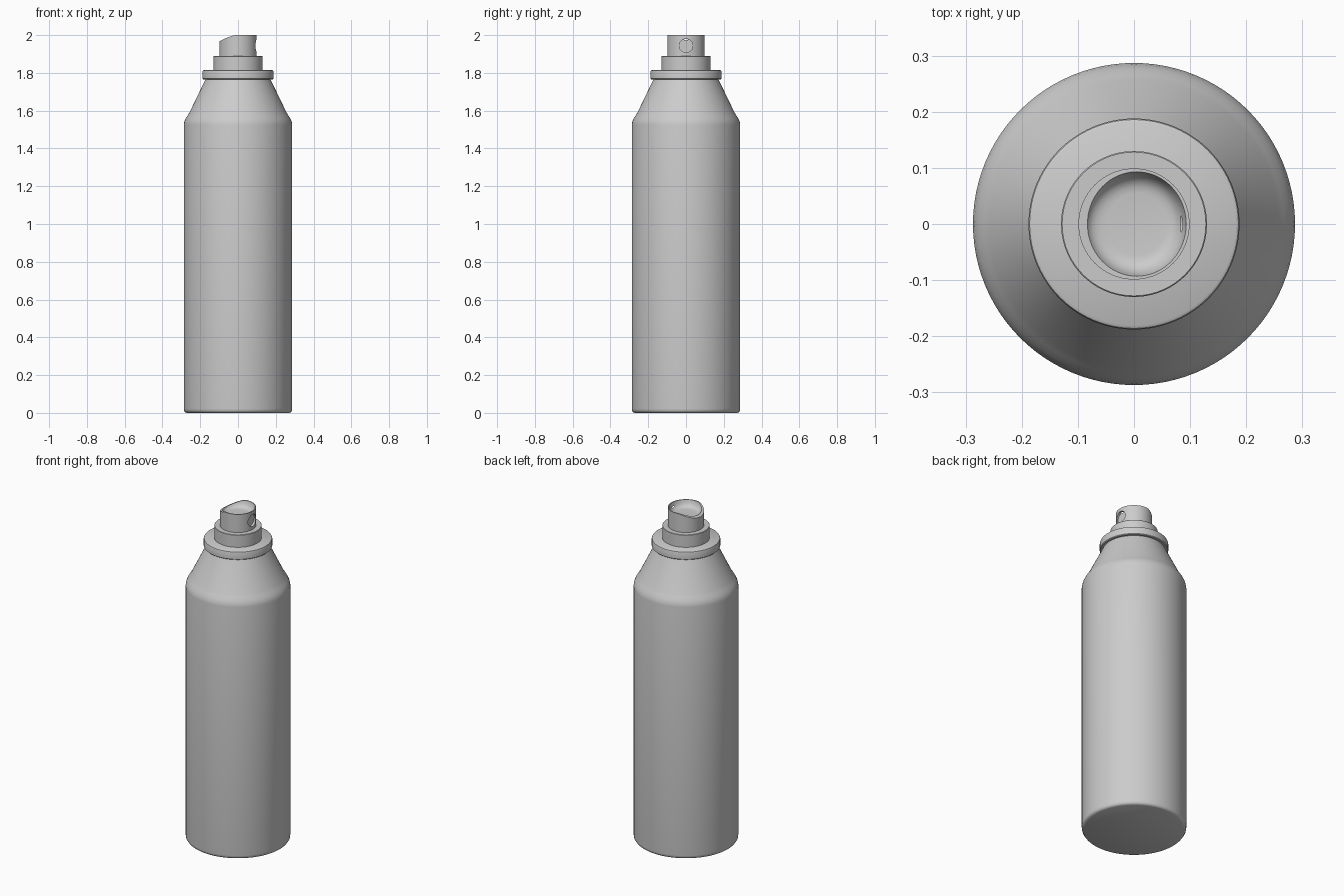
import bpy, bmesh
from math import cos, sin, pi, radians

cube = bpy.data.objects.get("Cube")
if cube:
    bpy.data.objects.remove(cube, do_unlink=True)

SEGMENTS = 96
GREY = (0.6, 0.6, 0.6, 1)

grey = bpy.data.materials.new("light grey")
grey.use_nodes = True
grey.diffuse_color = GREY
grey.node_tree.nodes["Principled BSDF"].inputs["Base Color"].default_value = GREY


def ring(bm, point):
    """Add a ring of vertices, placed by a function of the angle."""
    return [bm.verts.new(point(2 * pi * i / SEGMENTS)) for i in range(SEGMENTS)]


def skin(name, points):
    """Join rings, bottom to top, into a closed smooth surface."""
    bm = bmesh.new()
    rings = [ring(bm, p) for p in points]
    for a, b in zip(rings, rings[1:]):
        for i in range(SEGMENTS):
            j = (i + 1) % SEGMENTS
            bm.faces.new((a[i], a[j], b[j], b[i]))
    bm.faces.new(rings[0][::-1])
    bm.faces.new(rings[-1])
    mesh = bpy.data.meshes.new(name)
    bm.to_mesh(mesh)
    bm.free()
    obj = bpy.data.objects.new(name, mesh)
    bpy.context.collection.objects.link(obj)
    mesh.materials.append(grey)
    return obj


def smooth(obj, angle=35):
    bpy.ops.object.select_all(action="DESELECT")
    obj.select_set(True)
    bpy.context.view_layer.objects.active = obj
    bpy.ops.object.shade_smooth_by_angle(angle=radians(angle))


def lathe(name, profile):
    obj = skin(name, [lambda a, r=r, z=z: (r * cos(a), r * sin(a), z)
                      for r, z in profile])
    smooth(obj)
    return obj


# Can body with rounded foot and sloping shoulder
lathe("can_body", [(0.272, 0), (0.281, 0.004), (0.286, 0.012), (0.287, 0.022),
                   (0.287, 1.525), (0.284, 1.542), (0.277, 1.558),
                   (0.267, 1.574), (0.257, 1.59), (0.171, 1.768)])

# Crimped collar with softened rims
lathe("collar", [(0.184, 1.765), (0.188, 1.769), (0.188, 1.807),
                 (0.186, 1.812), (0.181, 1.815)])

# Valve ring
lathe("valve_ring", [(0.13, 1.81), (0.13, 1.888), (0.128, 1.89)])


# Spray button: rim dips towards its back, with a finger dish on top
def rim_height(x):
    t = min(max((-0.015 - x) / 0.085, 0), 1)
    return 2.0 - 0.033 * t ** 1.3


FLOOR = 1.96


def wall(r, z=None):
    return lambda a: (r * cos(a), r * sin(a), rim_height(r * cos(a)) if z is None else z)


def dish(scale, height):
    def point(a):
        x, y = 0.088 * cos(a), 0.093 * sin(a)
        rim = rim_height(x + 0.005)
        return (x * scale + 0.005, y * scale, FLOOR + (rim - FLOOR) * height)
    return point


button = skin("spray_button", [wall(0.099, 1.885), wall(0.099), dish(1, 1),
                               dish(0.96, 0.65), dish(0.9, 0.36),
                               dish(0.82, 0.16), dish(0.72, 0.04), dish(0.6, 0)])

# Round nozzle recess in the side of the button
bpy.ops.mesh.primitive_cylinder_add(vertices=32, radius=0.036, depth=0.06,
                                    location=(0.114, 0, 1.944),
                                    rotation=(0, pi / 2, 0))
cutter = bpy.context.object
cutter.name = "nozzle_cutter"
cutter.hide_render = True
cutter.data.materials.append(grey)
cut = button.modifiers.new("nozzle recess", "BOOLEAN")
cut.operation = "DIFFERENCE"
cut.solver = "EXACT"
cut.object = cutter
bpy.context.view_layer.objects.active = button
bpy.ops.object.modifier_apply(modifier=cut.name)
bpy.data.objects.remove(cutter, do_unlink=True)
smooth(button)
